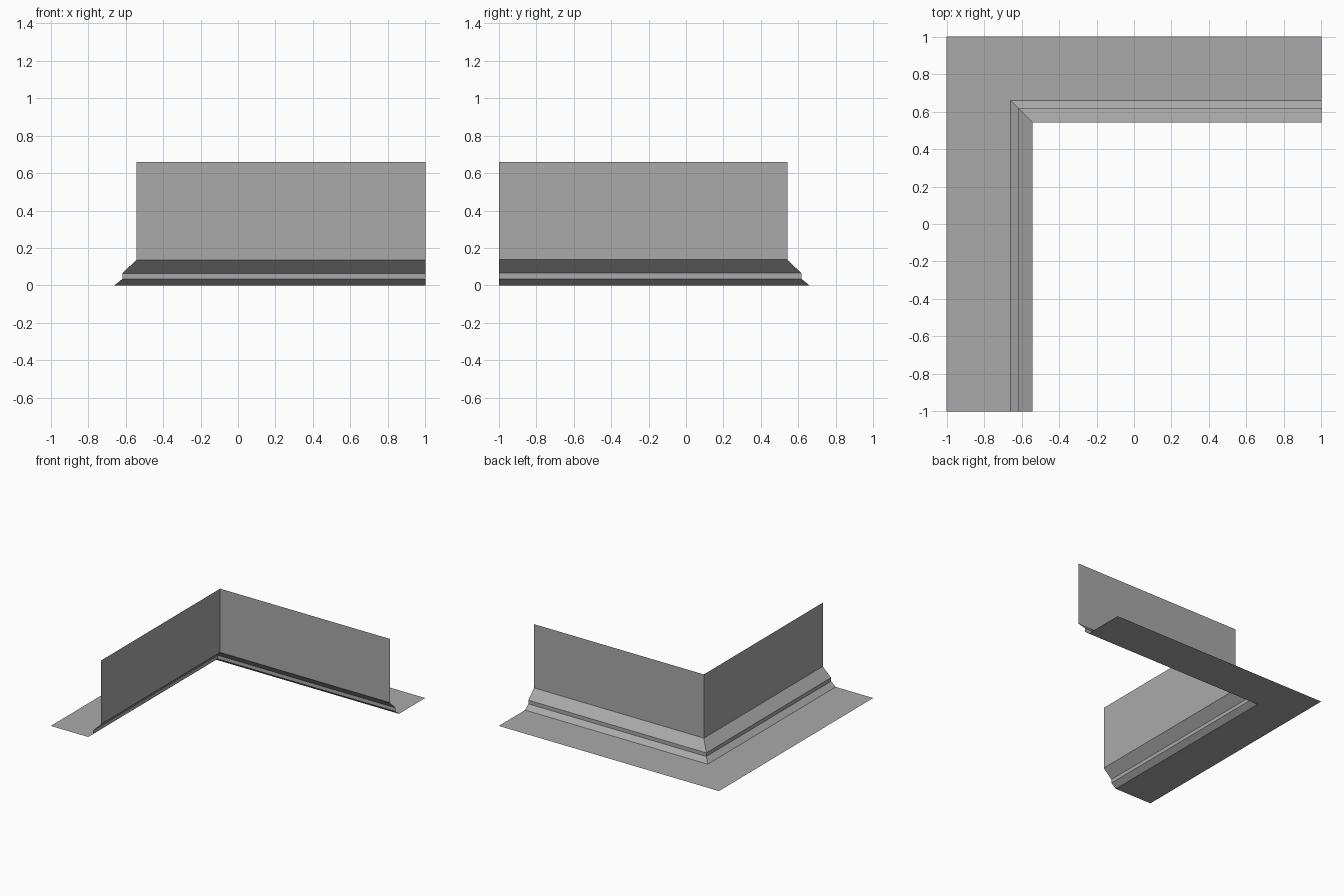
import bpy
import bmesh

cube = bpy.data.objects.get("Cube")
if cube:
    bpy.data.objects.remove(cube, do_unlink=True)

# Single plain grey for every surface
grey = bpy.data.materials.new("plain_grey")
grey.use_nodes = True
colour = (0.4, 0.4, 0.4, 1)
grey.diffuse_color = colour
grey.node_tree.nodes["Principled BSDF"].inputs["Base Color"].default_value = colour


def corner_sheet(name, profile):
    """Sweep (distance, height) points along two walls with a mitred corner."""
    bm = bmesh.new()
    rows = [[bm.verts.new(p) for p in ((-d, -1, z), (-d, d, z), (1, d, z))]
            for d, z in profile]
    for outer, inner in zip(rows, rows[1:]):
        for i in range(2):
            bm.faces.new((outer[i], inner[i], inner[i + 1], outer[i + 1]))
    mesh = bpy.data.meshes.new(name)
    bm.to_mesh(mesh)
    bm.free()
    mesh.materials.append(grey)
    obj = bpy.data.objects.new(name, mesh)
    bpy.context.collection.objects.link(obj)
    return obj


# Flat ledge, stepped moulding and upright wall, from the outside in
corner_sheet("ground_ledge", [(1, 0), (0.66, 0)])
corner_sheet("base_moulding", [(0.66, 0), (0.617, 0.035), (0.617, 0.065), (0.542, 0.137)])
corner_sheet("upright_wall", [(0.542, 0.137), (0.542, 0.66)])
